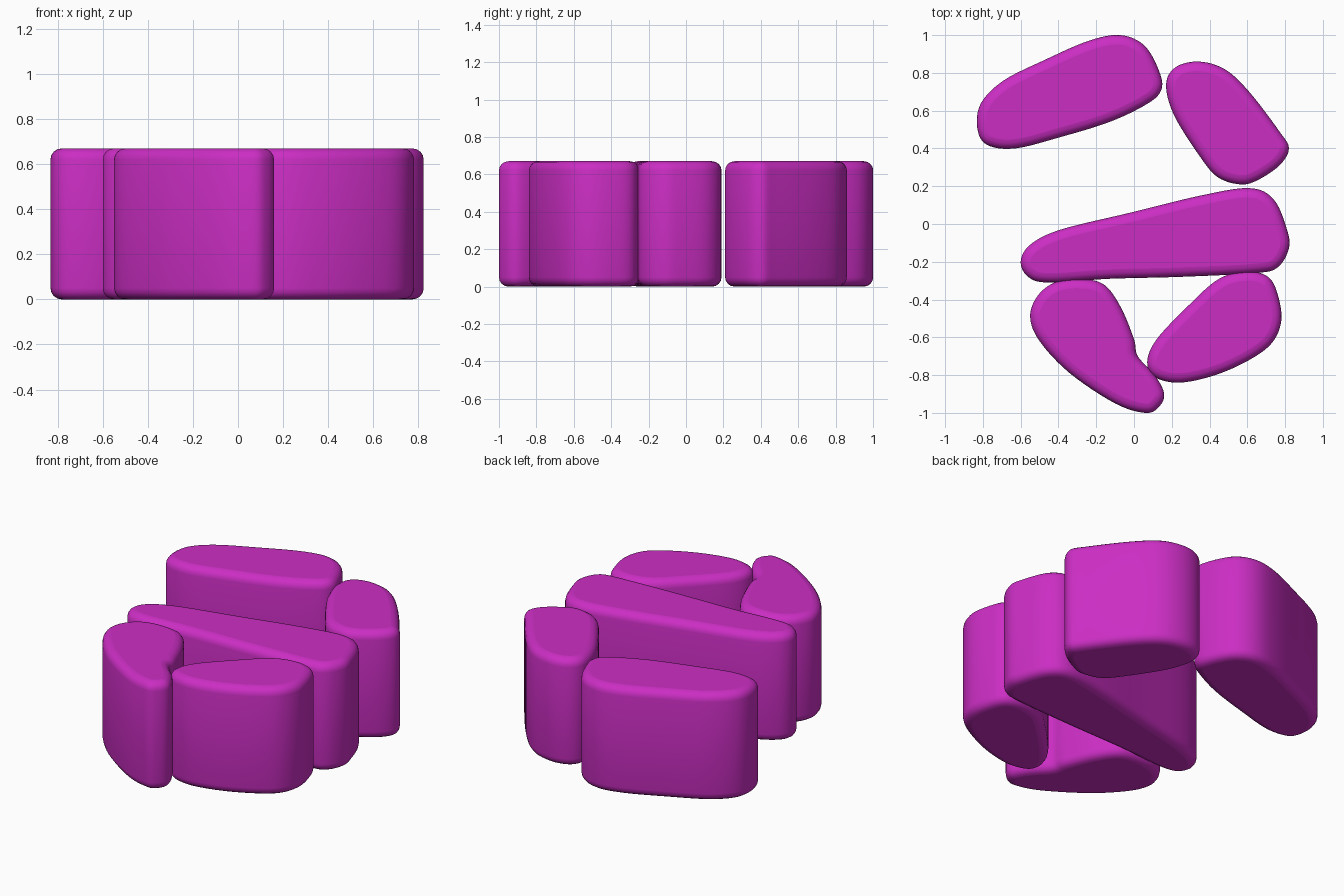
import bpy
import bmesh
from math import sin, cos, pi
from mathutils import Vector

HEIGHT = 0.67
ROUND = 0.05      # radius of the rounded rims
RIM_STEPS = 4
SMOOTH_STEPS = 6

default_cube = bpy.data.objects.get("Cube")
if default_cube:
    bpy.data.objects.remove(default_cube, do_unlink=True)

magenta = bpy.data.materials.new("magenta")
magenta.use_nodes = True
colour = (0.60, 0.027, 0.55, 1)
magenta.diffuse_color = colour
magenta.node_tree.nodes["Principled BSDF"].inputs["Base Color"].default_value = colour


def smooth_outline(points):
    """Closed spline through the points, with an outward normal at each sample."""
    pts = [Vector(p) for p in points]
    samples = []
    for i in range(len(pts)):
        a, b, c, d = (pts[(i + k) % len(pts)] for k in range(4))
        for step in range(SMOOTH_STEPS):
            t = step / SMOOTH_STEPS
            samples.append(0.5 * (2 * b + (c - a) * t
                                  + (2 * a - 5 * b + 4 * c - d) * t ** 2
                                  + (3 * b - a - 3 * c + d) * t ** 3))
    outline = []
    for i, p in enumerate(samples):
        tangent = (samples[(i + 1) % len(samples)] - samples[i - 1]).normalized()
        outline.append((p, Vector((-tangent.y, tangent.x))))
    return outline


def rounded_block(name, points):
    """Upright block with the given clockwise outline and rounded rims."""
    outline = smooth_outline(points)
    # Rim profile as (inset, height), bottom to top
    arc = [(ROUND * (1 - sin(a)), ROUND * (1 - cos(a)))
           for a in (k * pi / 2 / RIM_STEPS for k in range(RIM_STEPS + 1))]
    profile = arc + [(inset, HEIGHT - z) for inset, z in reversed(arc)]

    bm = bmesh.new()
    rings = [[bm.verts.new((*(p - n * inset), z)) for p, n in outline]
             for inset, z in profile]
    for low, high in zip(rings, rings[1:]):
        for i in range(len(low)):
            side = bm.faces.new((low[i - 1], low[i], high[i], high[i - 1]))
            side.smooth = True
    bm.faces.new(rings[0])
    bm.faces.new(rings[-1])
    bmesh.ops.recalc_face_normals(bm, faces=bm.faces)

    mesh = bpy.data.meshes.new(name)
    bm.to_mesh(mesh)
    bm.free()
    mesh.materials.append(magenta)
    block = bpy.data.objects.new(name, mesh)
    bpy.context.collection.objects.link(block)
    return block


# Back pair
rounded_block("back_right_block", [
    (-.83, .51), (-.81, .64), (-.69, .76), (-.47, .87), (-.24, .97),
    (-.07, 1), (.06, .94), (.14, .79), (.14, .7), (.06, .63),
    (-.13, .54), (-.39, .46), (-.63, .4), (-.78, .42)])
rounded_block("back_left_block", [
    (.17, .74), (.22, .83), (.34, .86), (.48, .82), (.61, .7),
    (.77, .49), (.82, .4), (.77, .31), (.65, .23), (.56, .21),
    (.44, .25), (.34, .37), (.21, .58)])

# Long wedge across the middle
rounded_block("middle_block", [
    (-.6, -.2), (-.55, -.11), (-.39, -.03), (-.02, .06), (.35, .15),
    (.61, .19), (.74, .13), (.81, -.03), (.82, -.13), (.76, -.23),
    (.64, -.26), (.24, -.28), (-.13, -.29), (-.45, -.31), (-.56, -.28)])

# Front pair
rounded_block("front_right_block", [
    (-.55, -.49), (-.51, -.38), (-.42, -.31), (-.29, -.29), (-.16, -.32),
    (-.07, -.44), (0, -.61), (.02, -.7), (.11, -.8), (.16, -.9),
    (.13, -.97), (.06, -1), (-.1, -.95), (-.34, -.79), (-.5, -.62)])
rounded_block("front_left_block", [
    (.07, -.73), (.12, -.61), (.29, -.43), (.45, -.29), (.6, -.25),
    (.71, -.28), (.76, -.37), (.78, -.51), (.73, -.63), (.61, -.72),
    (.43, -.8), (.24, -.84), (.11, -.81)])
